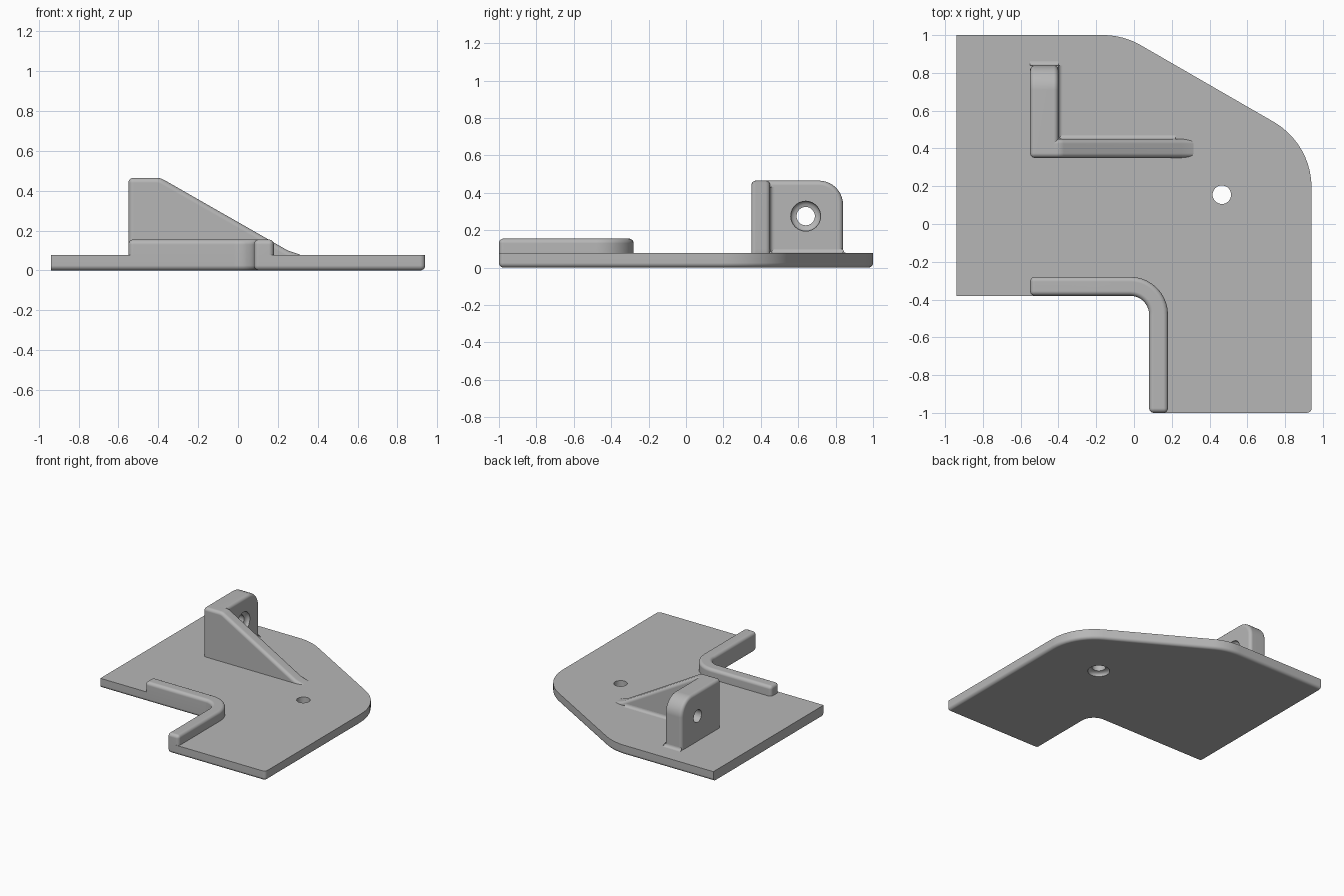
import bpy, bmesh, math
from mathutils import Vector

cube = bpy.data.objects.get("Cube")
if cube:
    bpy.data.objects.remove(cube, do_unlink=True)

TOP = 0.077          # upper face of the base plate
PEAK = 0.465         # top of the bracket
LEFT, WALL = -0.55, -0.40
RIB_FRONT, RIB_BACK, WALL_BACK = 0.35, 0.45, 0.84
ROUND = 0.025

grey = bpy.data.materials.new("plain grey")
grey.use_nodes = True
colour = (0.47, 0.47, 0.47, 1)
grey.diffuse_color = colour
grey.node_tree.nodes["Principled BSDF"].inputs["Base Color"].default_value = colour


def outline(corners, steps=10):
    """Polygon from (u, v) or (u, v, radius) corners, with arcs at the radii."""
    pts = []
    for i, c in enumerate(corners):
        p = Vector(c[:2])
        if len(c) == 2:
            pts.append(p)
            continue
        a = (Vector(corners[i - 1][:2]) - p).normalized()
        b = (Vector(corners[(i + 1) % len(corners)][:2]) - p).normalized()
        half = a.angle(b) / 2
        centre = p + (a + b).normalized() * c[2] / math.sin(half)
        start = p + a * c[2] / math.tan(half) - centre
        end = p + b * c[2] / math.tan(half) - centre
        sweep = math.pi - 2 * half
        for k in range(steps + 1):
            t = k / steps
            pts.append(centre + (start * math.sin((1 - t) * sweep)
                                 + end * math.sin(t * sweep)) / math.sin(sweep))
    return pts


def finish(name, bm):
    bmesh.ops.recalc_face_normals(bm, faces=bm.faces)
    mesh = bpy.data.meshes.new(name)
    bm.to_mesh(mesh)
    bm.free()
    obj = bpy.data.objects.new(name, mesh)
    bpy.context.collection.objects.link(obj)
    mesh.materials.append(grey)
    return obj


def prism(name, pts, axis, lo, hi, rule=None):
    """Extrude an outline along an axis and round the edges the rule picks."""
    def place(p, w):
        co = [p[0], p[1]]
        co.insert(axis, w)
        return co
    bm = bmesh.new()
    face = bm.faces.new([bm.verts.new(place(p, lo)) for p in pts])
    ext = bmesh.ops.extrude_face_region(bm, geom=[face])
    shift = Vector(place((0, 0), hi - lo))
    bmesh.ops.translate(bm, vec=shift,
                        verts=[g for g in ext["geom"] if isinstance(g, bmesh.types.BMVert)])
    bmesh.ops.recalc_face_normals(bm, faces=bm.faces)
    if rule:
        edges = [e for e in bm.edges if rule(e.verts[0].co, e.verts[1].co)]
        bmesh.ops.bevel(bm, geom=edges, offset=ROUND, segments=5, profile=0.5,
                        affect='EDGES', clamp_overlap=False)
    return finish(name, bm)


def both(a, b, axis, value):
    return abs(a[axis] - value) < 1e-4 and abs(b[axis] - value) < 1e-4


def drill(obj, origin, direction):
    """Cut a through hole with a rounded seat at the entry face."""
    profile = [(0, -0.02), (0.08, -0.02), (0.08, 0.01), (0.074, 0.02),
               (0.063, 0.027), (0.049, 0.03), (0.049, 0.25), (0, 0.25)]
    bm = bmesh.new()
    n = 40
    rings = [[bm.verts.new((r * math.cos(math.tau * k / n), r * math.sin(math.tau * k / n), z))
              for k in range(n)] for r, z in profile[1:-1]]
    for low, high in zip(rings, rings[1:]):
        for k in range(n):
            j = (k + 1) % n
            bm.faces.new((low[k], low[j], high[j], high[k]))
    bm.faces.new(rings[0])
    bm.faces.new(rings[-1])
    turn = Vector(direction).to_track_quat('Z', 'Y').to_matrix()
    for v in bm.verts:
        v.co = turn @ v.co + Vector(origin)
    cutter = finish("hole_cutter", bm)
    cutter.hide_render = True
    mod = obj.modifiers.new("hole", 'BOOLEAN')
    mod.operation, mod.solver, mod.object = 'DIFFERENCE', 'EXACT', cutter
    bpy.context.view_layer.objects.active = obj
    bpy.ops.object.modifier_apply(modifier=mod.name)
    bpy.data.objects.remove(cutter, do_unlink=True)


def fillet(name, axis, lo, hi, corner, su, sv, r=0.022):
    """Concave strip in an inside corner."""
    u, v = corner
    pts = outline([(u + su * r, v), (u, v, r * 0.999), (u, v + sv * r)], 6)
    return prism(name, [Vector(corner)] + pts[1:-1], axis, lo, hi)


# Base plate: lower edges rounded except on the straight left side
plate = prism("base_plate", outline([
    (-0.94, 1), (-0.94, -0.38), (0.08, -0.38, 0.1), (0.08, -1), (0.94, -1),
    (0.94, 0.425, 0.4), (-0.057, 1, 0.4)]), 2, 0, TOP,
    lambda a, b: (both(a, b, 2, 0) and not both(a, b, 0, -0.94))
    or (both(a, b, 1, -1) and abs(a.z - b.z) > 0.01))
drill(plate, (0.465, 0.155, 0), (0, 0, 1))

# Raised lip around the notch
lip = prism("notch_lip", outline([
    (LEFT, -0.38), (0.08, -0.38, 0.1), (0.08, -1), (0.18, -1),
    (0.18, -0.28, 0.2), (LEFT, -0.28)]), 2, TOP, 0.155,
    lambda a, b: both(a, b, 2, 0.155)
    or (abs(a.z - b.z) > 0.01 and (both(a, b, 1, -1) or both(a, b, 0, LEFT))))

# Upright bracket wall with a seated hole
wall = prism("bracket_wall", outline([
    (RIB_FRONT + 0.03, 0.03), (WALL_BACK, 0.03), (WALL_BACK, PEAK, 0.13),
    (RIB_FRONT + 0.03, PEAK)]), 0, LEFT, WALL,
    lambda a, b: (both(a, b, 0, LEFT) or both(a, b, 0, WALL))
    and not both(a, b, 2, 0.03) and not both(a, b, 1, RIB_FRONT + 0.03))
drill(wall, (WALL, 0.64, 0.275), (-1, 0, 0))

# Sloping rib that braces the wall
rib = prism("bracket_rib", outline([
    (LEFT, 0.02), (0.36, 0.02), (0.36, 0.05), (0.31, 0.08), (0.25, 0.1),
    (WALL + 0.01, PEAK, 0.08), (LEFT, PEAK)]), 1, RIB_FRONT, RIB_BACK,
    lambda a, b: ((both(a, b, 1, RIB_FRONT) or both(a, b, 1, RIB_BACK))
                  and not both(a, b, 2, 0.02) and not both(a, b, 0, 0.36))
    or (both(a, b, 0, LEFT) and both(a, b, 2, PEAK)))

# Small fillets where the bracket meets the plate
parts = [plate, lip, wall, rib,
         fillet("wall_back_fillet", 0, LEFT, WALL, (WALL_BACK, TOP), 1, 1),
         fillet("rib_fillet", 0, WALL, 0.22, (RIB_BACK, TOP), 1, 1),
         fillet("wall_side_fillet", 1, RIB_BACK, WALL_BACK, (WALL, TOP), 1, 1),
         fillet("corner_fillet", 2, TOP, 0.43, (WALL, RIB_BACK), 1, 1)]

# Smooth rounded edges, flat broad faces
bpy.ops.object.select_all(action='DESELECT')
for obj in parts:
    obj.select_set(True)
bpy.context.view_layer.objects.active = plate
bpy.ops.object.shade_smooth_by_angle(angle=math.radians(35))
for obj in parts:
    mod = obj.modifiers.new("even shading", 'WEIGHTED_NORMAL')
    mod.keep_sharp = True
